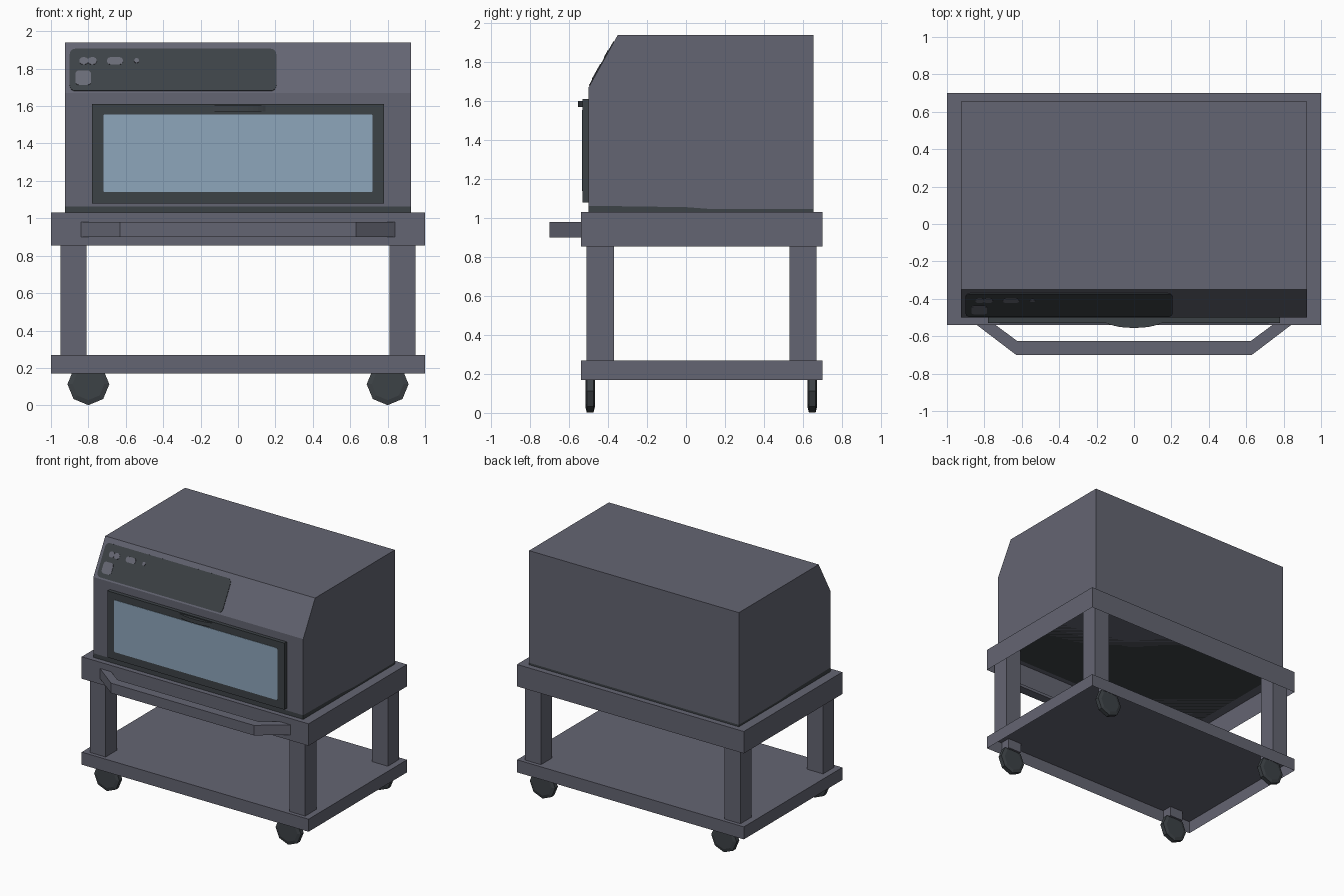
import bpy, bmesh, math
from mathutils import Vector

if "Cube" in bpy.data.objects:
    bpy.data.objects.remove(bpy.data.objects["Cube"])


def material(name, rgb):
    m = bpy.data.materials.new(name)
    m.diffuse_color = (*rgb, 1)
    m.use_nodes = True
    m.node_tree.nodes["Principled BSDF"].inputs["Base Color"].default_value = m.diffuse_color
    return m


GREY = material("grey metal", (0.127, 0.13, 0.168))
DARK = material("dark trim", (0.046, 0.054, 0.061))
GLASS = material("blue glass", (0.27, 0.38, 0.50))
BUTTON = material("button grey", (0.14, 0.145, 0.18))


def finish(name, bm, mat):
    bmesh.ops.recalc_face_normals(bm, faces=bm.faces[:])
    me = bpy.data.meshes.new(name)
    bm.to_mesh(me)
    bm.free()
    me.materials.append(mat)
    ob = bpy.data.objects.new(name, me)
    bpy.context.collection.objects.link(ob)
    return ob


def prism(name, pts, vec, mat):
    """Extrude a closed 3D outline along a vector."""
    bm = bmesh.new()
    f = bm.faces.new([bm.verts.new(p) for p in pts])
    r = bmesh.ops.extrude_face_region(bm, geom=[f], use_keep_orig=True)
    vs = [g for g in r["geom"] if isinstance(g, bmesh.types.BMVert)]
    bmesh.ops.translate(bm, verts=vs, vec=vec)
    return finish(name, bm, mat)


def box(name, x, y, z, mat, open_bottom=False):
    pts = [(x[0], y[0], z[1]), (x[1], y[0], z[1]), (x[1], y[1], z[1]), (x[0], y[1], z[1])]
    ob = prism(name, pts, (0, 0, z[0] - z[1]), mat)
    if open_bottom:
        bm = bmesh.new()
        bm.from_mesh(ob.data)
        low = [f for f in bm.faces if all(abs(v.co.z - z[0]) < 1e-5 for v in f.verts)]
        bmesh.ops.delete(bm, geom=low, context="FACES")
        bm.to_mesh(ob.data)
        bm.free()
    return ob


def rounded(x0, x1, z0, z1, r, n=4):
    pts = []
    for i, (cx, cz) in enumerate([(x1 - r, z1 - r), (x0 + r, z1 - r), (x0 + r, z0 + r), (x1 - r, z0 + r)]):
        for k in range(n + 1):
            a = math.pi / 2 * (i + k / n)
            pts.append((cx + r * math.cos(a), cz + r * math.sin(a)))
    return pts


# Trolley: hollow trays open underneath
box("trolley_top", (-1, 1), (-0.54, 0.70), (0.855, 1.03), GREY, True)
box("trolley_shelf", (-1, 1), (-0.54, 0.70), (0.17, 0.27), GREY, True)

# Legs, casters and caster plates at each corner
for sx, side in ((-1, "left"), (1, "right")):
    for y0, y1, wy, end in ((-0.51, -0.37, -0.492, "front"), (0.53, 0.67, 0.648, "back")):
        xs = sorted((sx * 0.81, sx * 0.95))
        box(f"{end}_{side}_leg", xs, (y0, y1), (0.27, 1.02), GREY)
        cx = sx * 0.80
        box(f"{end}_{side}_caster_plate", (cx - 0.06, cx + 0.06), (wy - 0.04, wy + 0.04), (0.19, 0.268), GREY)
        bm = bmesh.new()
        rings = []
        for r, dy in ((0.085, -0.024), (0.112, -0.017), (0.112, 0.017), (0.085, 0.024)):
            rings.append([bm.verts.new((cx + r * math.sin(k * math.pi / 4), wy + dy,
                                        0.113 + r * math.cos(k * math.pi / 4))) for k in range(8)])
        for a, b in zip(rings, rings[1:]):
            for k in range(8):
                bm.faces.new((a[k], a[(k + 1) % 8], b[(k + 1) % 8], b[k]))
        bm.faces.new(rings[0])
        bm.faces.new(rings[-1])
        finish(f"{end}_{side}_wheel", bm, DARK)

# Push bar on the front of the trolley
bar = [(-0.84, -0.54), (-0.63, -0.70), (0.63, -0.70), (0.84, -0.54),
       (0.74, -0.54), (0.625, -0.625), (-0.625, -0.625), (-0.74, -0.54)]
prism("push_bar", [(x, y, 0.90) for x, y in bar], (0, 0, 0.08), GREY)

# Oven body with sloped front, on a thin dark base
W = 0.925
seam = [(-0.50, 1.063), (0.0, 1.056), (0.13, 1.046), (0.655, 1.046)]
body = seam + [(0.655, 1.94), (-0.35, 1.94), (-0.50, 1.67)]
base = seam + [(0.655, 1.03), (-0.50, 1.03)]
prism("oven_body", [(-W, y, z) for y, z in body], (2 * W, 0, 0), GREY)
prism("oven_base", [(-W, y, z) for y, z in base], (2 * W, 0, 0), DARK)

# Door, window and curved door handle
box("oven_door", (-0.78, 0.78), (-0.53, -0.50), (1.08, 1.61), DARK)
prism("door_window", [(x, -0.529, z) for x, z in rounded(-0.72, 0.72, 1.14, 1.555, 0.008, 2)],
      (0, -0.004, 0), GLASS)
arc = [(0.16 * t / 6, -0.555 + 0.03 * abs(t / 6) ** 2.5) for t in range(-6, 7)]
prism("door_handle", [(x, y, 1.57) for x, y in arc], (0, 0, 0.032), DARK)

# Control panel and buttons as thin plates on the slope
normal = Vector((0, -0.27, 0.15)).normalized()


def slope_plate(name, rect, lift, mat):
    pts = [Vector((x, -0.50 + (z - 1.67) * 0.15 / 0.27, z)) - normal * 0.001 for x, z in rounded(*rect)]
    prism(name, pts, normal * (lift + 0.001), mat)


slope_plate("control_panel", (-0.90, 0.205, 1.68, 1.905, 0.03), 0.004, DARK)
buttons = [(-0.848, -0.801, 1.82, 1.858, 0.018), (-0.803, -0.755, 1.82, 1.858, 0.018),
           (-0.70, -0.615, 1.82, 1.858, 0.018), (-0.555, -0.53, 1.828, 1.853, 0.011),
           (-0.87, -0.785, 1.71, 1.787, 0.02)]
for i, rect in enumerate(buttons):
    slope_plate(f"button_{i + 1}", rect, 0.007, BUTTON)
